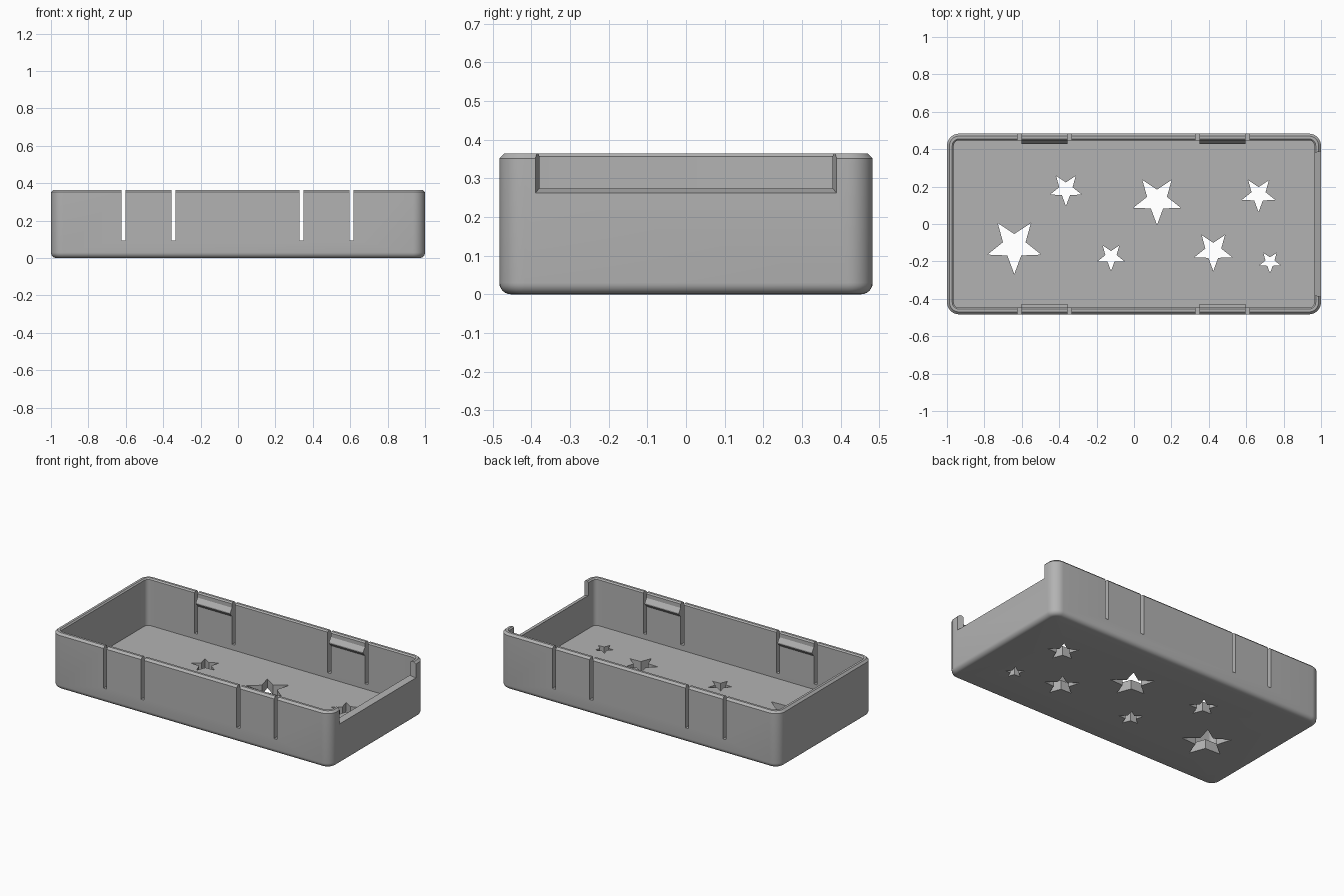
import bpy, bmesh, math

if "Cube" in bpy.data.objects:
    bpy.data.objects.remove(bpy.data.objects["Cube"])

HX, HY, H = 1.0, 0.483, 0.365      # half length, half width, height
WALL, FLOOR, R = 0.036, 0.06, 0.065  # wall, floor thickness, corner radius

grey = bpy.data.materials.new("plain grey")
grey.diffuse_color = (0.45, 0.45, 0.45, 1)
grey.use_nodes = True
grey.node_tree.nodes["Principled BSDF"].inputs["Base Color"].default_value = grey.diffuse_color


def make_object(name, bm):
    bmesh.ops.recalc_face_normals(bm, faces=bm.faces)
    mesh = bpy.data.meshes.new(name)
    bm.to_mesh(mesh)
    bm.free()
    ob = bpy.data.objects.new(name, mesh)
    bpy.context.collection.objects.link(ob)
    mesh.materials.append(grey)
    return ob


def loft(bm, loops):
    """Skin a stack of point loops and cap both ends."""
    rings = [[bm.verts.new(p) for p in loop] for loop in loops]
    for a, b in zip(rings, rings[1:]):
        for i in range(len(a)):
            j = (i + 1) % len(a)
            bm.faces.new((a[i], a[j], b[j], b[i]))
    bm.faces.new(rings[0][::-1])
    bm.faces.new(rings[-1])


def rounded_rect(inset, z, steps=8):
    r = max(R - inset, 0.02)
    cx, cy = HX - inset - r, HY - inset - r
    pts = []
    for k, (sx, sy) in enumerate(((1, 1), (-1, 1), (-1, -1), (1, -1))):
        for i in range(steps + 1):
            a = math.pi / 2 * (k + i / steps)
            pts.append((sx * cx + r * math.cos(a), sy * cy + r * math.sin(a), z))
    return pts


def box(bm, x0, x1, y0, y1, z0, z1):
    loft(bm, [[(x0, y0, z), (x1, y0, z), (x1, y1, z), (x0, y1, z)] for z in (z0, z1)])


# Tray: rounded underside, chamfered rim, hollow inside
F = 0.03
levels = [(F * (1 - math.sin(t)), F * (1 - math.cos(t)))
          for t in (math.pi / 2 * i / 6 for i in range(7))]
levels += [(0, H - 0.013), (0.013, H), (WALL - 0.008, H),
           (WALL, H - 0.008), (WALL, FLOOR)]
bm = bmesh.new()
loft(bm, [rounded_rect(i, z) for i, z in levels])
tray = make_object("tray", bm)

# Cutters: star holes in the floor
cut = bmesh.new()
stars = [(-0.64, -0.117, 0.151), (-0.364, 0.185, 0.089), (0.123, 0.128, 0.133),
         (0.666, 0.158, 0.094), (-0.123, -0.176, 0.075), (0.424, -0.145, 0.106),
         (0.727, -0.203, 0.06)]
for x, y, r in stars:
    loops = []
    for z in (-0.05, FLOOR + 0.03):
        loop = []
        for i in range(10):
            a = -math.pi / 2 + i * math.pi / 5
            q = r if i % 2 == 0 else r * 0.42
            loop.append((x + q * math.cos(a), y + q * math.sin(a), z))
        loops.append(loop)
    loft(cut, loops)

# Cutters: spring slots beside each clip, in both long walls
for x in (-0.613, -0.345, 0.34, 0.607):
    for s in (-1, 1):
        y0, y1 = sorted((s * 0.42, s * 0.55))
        box(cut, x - 0.011, x + 0.011, y0, y1, 0.095, 0.45)

# Cutter: tapered notch in the right end wall
loft(cut, [[(x, -w, z), (x, w, z), (x, w, 0.45), (x, -w, 0.45)]
           for x, w, z in ((0.93, 0.37, 0.286), (1.03, 0.398, 0.252))])
cutter = make_object("cutter", cut)
cutter.hide_render = True

mod = tray.modifiers.new("openings", 'BOOLEAN')
mod.operation, mod.solver, mod.object = 'DIFFERENCE', 'EXACT', cutter
bpy.context.view_layer.objects.active = tray
tray.select_set(True)
bpy.ops.object.modifier_apply(modifier=mod.name)
bpy.data.objects.remove(cutter)
bpy.ops.object.shade_smooth_by_angle(angle=math.radians(30))

# Snap clips: triangular ridges on the inner long walls
yw = HY - WALL
for s, side in ((-1, "front"), (1, "back")):
    for x0, x1, end in ((-0.602, -0.356, "left"), (0.351, 0.596, "right")):
        bm = bmesh.new()
        loft(bm, [[(x, s * (yw + 0.004), 0.338), (x, s * (yw - 0.018), 0.305),
                   (x, s * (yw - 0.018), 0.297), (x, s * (yw + 0.004), 0.272)]
                  for x in (x0, x1)])
        make_object(f"{side}_{end}_clip", bm)
